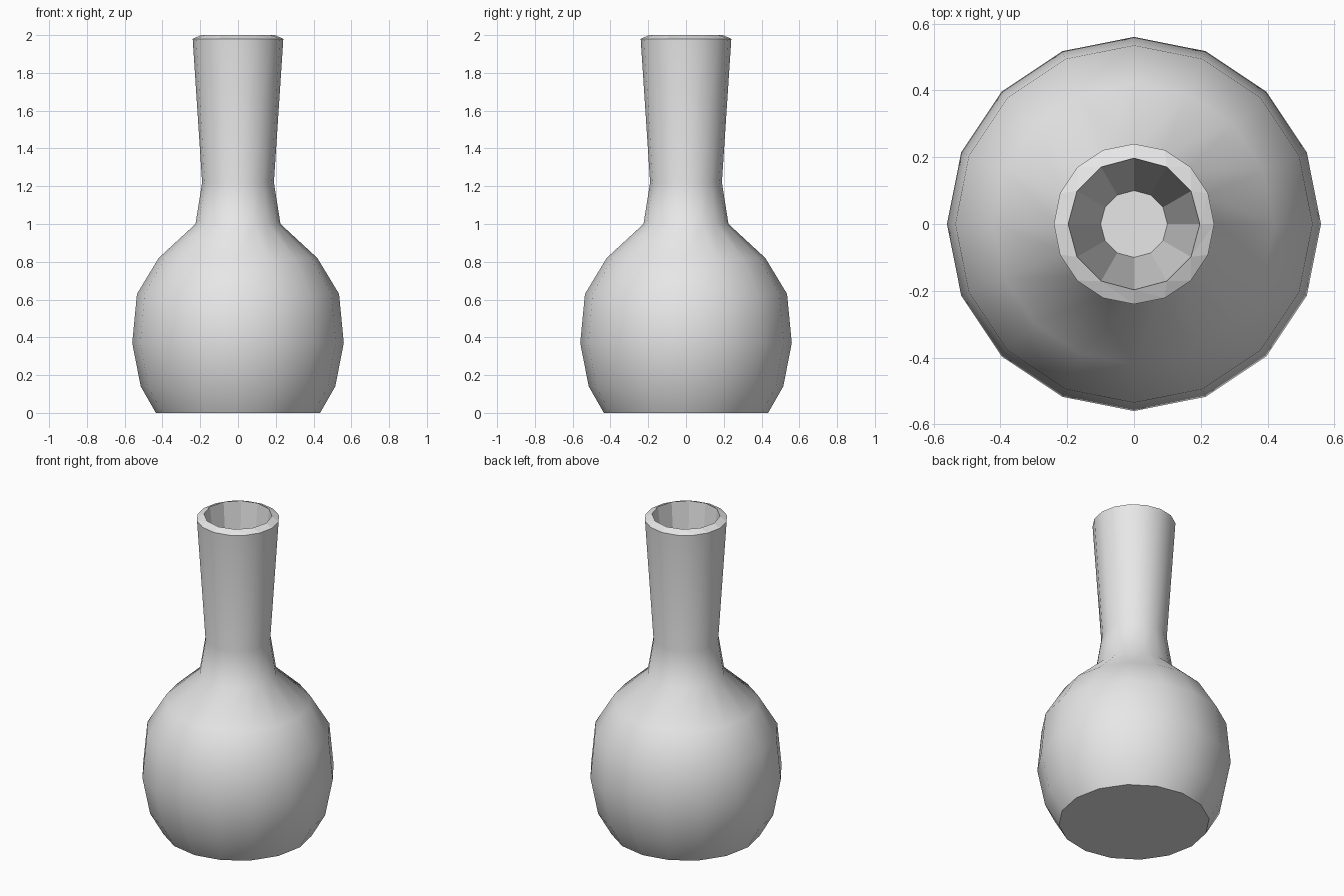
import bpy, bmesh
from math import cos, sin, tau

cube = bpy.data.objects.get("Cube")
if cube:
    bpy.data.objects.remove(cube, do_unlink=True)

OUTER_SIDES, INNER_SIDES = 16, 12
# Outer profile as (radius, height), from the base up to the lip
OUTER = [(0.435, 0), (0.515, 0.14), (0.56, 0.37), (0.535, 0.63),
         (0.42, 0.82), (0.225, 1.0), (0.19, 1.22), (0.24, 1.98)]
# Tapered cavity, from the mouth down to its floor
INNER = [(0.197, 2.0), (0.1, 1.1)]

bm = bmesh.new()


def ring(radius, z, sides):
    return [bm.verts.new((radius * cos(tau * i / sides), radius * sin(tau * i / sides), z))
            for i in range(sides)]


def skin(a, b, smooth):
    n = len(a)
    for i in range(n):
        j = (i + 1) % n
        bm.faces.new((a[i], a[j], b[j], b[i])).smooth = smooth


# Smooth bulb and neck
outer = [ring(r, z, OUTER_SIDES) for r, z in OUTER]
for low, high in zip(outer, outer[1:]):
    skin(low, high, True)

# Flat base
bm.faces.new(outer[0][::-1])

# Faceted cavity with a flat floor
inner = [ring(r, z, INNER_SIDES) for r, z in INNER]
skin(inner[0], inner[1], False)
bm.faces.new(inner[1])

# Sloping lip joining the two rings of different side counts
o, n = outer[-1], inner[0]
i = j = 0
while i < OUTER_SIDES or j < INNER_SIDES:
    a, b = o[i % OUTER_SIDES], n[j % INNER_SIDES]
    if (i + 1) * INNER_SIDES <= (j + 1) * OUTER_SIDES:
        i += 1
        bm.faces.new((a, o[i % OUTER_SIDES], b))
    else:
        j += 1
        bm.faces.new((a, n[j % INNER_SIDES], b))

# Keep the base and lip edges crisp
for e in bm.edges:
    e.smooth = all(f.smooth for f in e.link_faces)

mesh = bpy.data.meshes.new("vase")
bm.to_mesh(mesh)
bm.free()

# Pale grey clay
clay = bpy.data.materials.new("pale grey")
clay.use_nodes = True
color = (0.8, 0.8, 0.8, 1)
clay.diffuse_color = color
clay.node_tree.nodes["Principled BSDF"].inputs["Base Color"].default_value = color
mesh.materials.append(clay)

vase = bpy.data.objects.new("vase", mesh)
bpy.context.collection.objects.link(vase)
